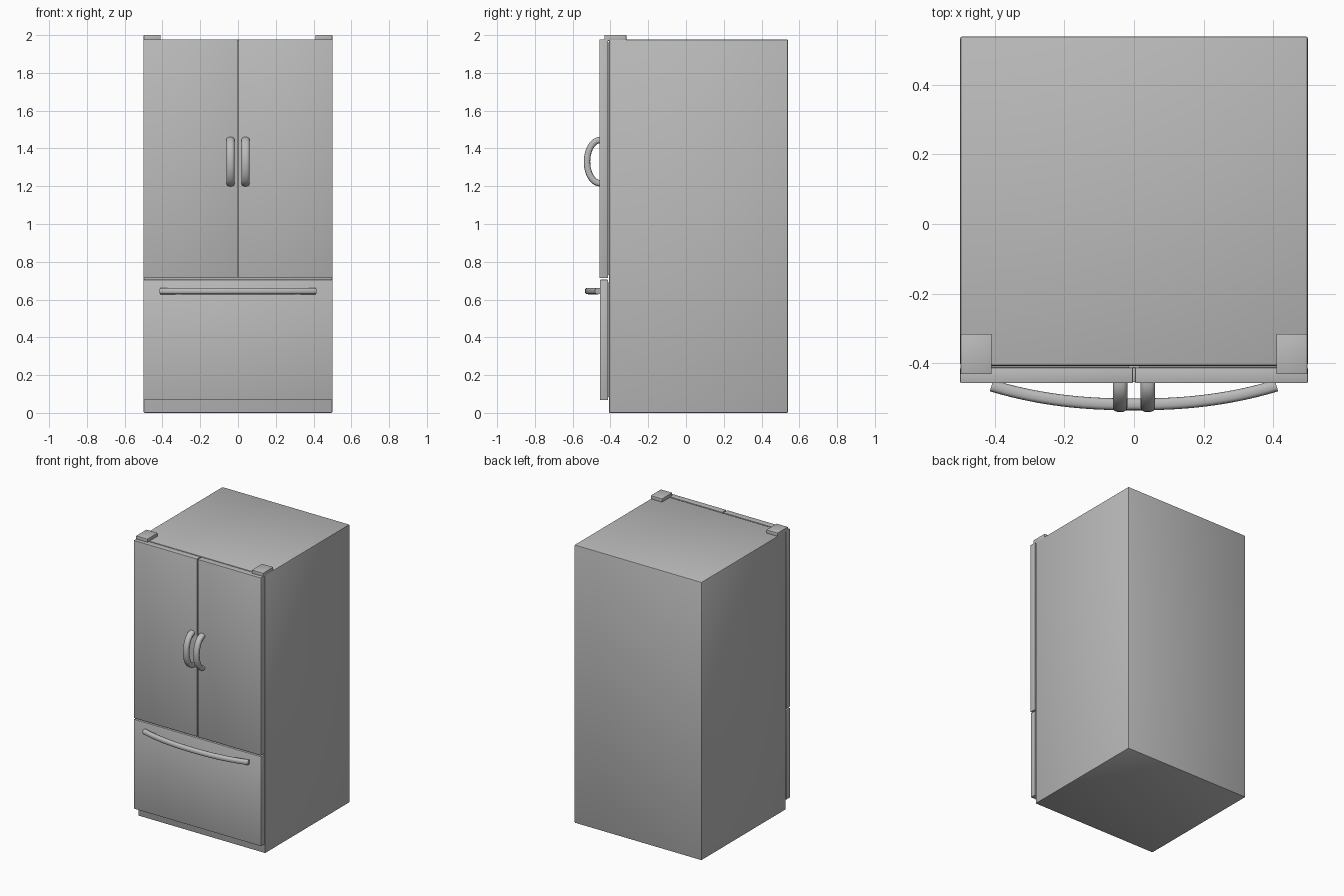
import bpy, bmesh, math
from mathutils import Vector

if "Cube" in bpy.data.objects:
    bpy.data.objects.remove(bpy.data.objects["Cube"])

grey = bpy.data.materials.new("appliance grey")
grey.diffuse_color = (0.5, 0.5, 0.5, 1)
grey.use_nodes = True
grey.node_tree.nodes["Principled BSDF"].inputs["Base Color"].default_value = grey.diffuse_color


def finish(name, bm):
    bmesh.ops.recalc_face_normals(bm, faces=bm.faces[:])
    me = bpy.data.meshes.new(name)
    bm.to_mesh(me)
    bm.free()
    me.materials.append(grey)
    ob = bpy.data.objects.new(name, me)
    bpy.context.collection.objects.link(ob)
    bpy.context.view_layer.objects.active = ob
    for o in bpy.context.selected_objects:
        o.select_set(False)
    ob.select_set(True)
    bpy.ops.object.shade_smooth_by_angle(angle=math.radians(35))
    return ob


def box(name, x, y, z, bevel=0.003):
    bm = bmesh.new()
    bmesh.ops.create_cube(bm, size=1)
    for v in bm.verts:
        v.co = [lo + (c + 0.5) * (hi - lo) for c, (lo, hi) in zip(v.co, (x, y, z))]
    if bevel:
        bmesh.ops.bevel(bm, geom=bm.edges[:], offset=bevel, segments=2,
                        profile=0.5, affect='EDGES')
    return finish(name, bm)


def sweep(name, path, side, wide, thick, n=20):
    """Sweep a rounded section along a planar path; side is the plane normal."""
    bm = bmesh.new()
    side = Vector(side)
    rings = []
    for i, p in enumerate(path):
        tangent = (path[min(i + 1, len(path) - 1)] - path[max(i - 1, 0)]).normalized()
        normal = tangent.cross(side)
        ring = []
        for k in range(n):
            a = 2 * math.pi * k / n
            c, s = math.cos(a), math.sin(a)
            u = math.copysign(abs(c) ** 0.75, c) * wide / 2
            w = math.copysign(abs(s) ** 0.75, s) * thick / 2
            ring.append(bm.verts.new(p + side * u + normal * w))
        rings.append(ring)
    for a, b in zip(rings, rings[1:]):
        for k in range(n):
            bm.faces.new((a[k], a[(k + 1) % n], b[(k + 1) % n], b[k]))
    bm.faces.new(rings[0])
    bm.faces.new(rings[-1])
    return finish(name, bm)


# Cabinet
box("cabinet", (-0.5, 0.5), (-0.408, 0.54), (0, 1.977), 0.006)

# Freezer drawer and its recessed seal
box("freezer_drawer", (-0.5, 0.5), (-0.455, -0.413), (0.068, 0.705))
box("drawer_seal", (-0.485, 0.485), (-0.42, -0.4), (0.085, 0.69), 0)

for s, label in ((-1, "left"), (1, "right")):
    def span(a, b):
        return tuple(sorted((s * a, s * b)))

    # Upper door, seal and hinge cover
    box(label + "_door", span(0.003, 0.5), (-0.458, -0.413), (0.714, 1.977))
    box(label + "_door_seal", span(0.015, 0.485), (-0.42, -0.4), (0.73, 1.962), 0)
    box(label + "_hinge_cover", span(0.41, 0.499), (-0.432, -0.316), (1.97, 2.0), 0.002)

    # Bowed vertical door handle
    arc = [Vector((s * 0.04, -0.455 - 0.069 * math.sin(math.pi * i / 28),
                   1.33 + 0.114 * math.cos(math.pi * i / 28))) for i in range(29)]
    sweep(label + "_door_handle", arc, (1, 0, 0), 0.042, 0.034)

# Long bowed drawer handle with ends sunk into the drawer front
bow = []
for i in range(41):
    t = i / 20 - 1
    bow.append(Vector((0.41 * t, -0.519 + 0.054 * abs(t) ** 2.3, 0.645)))
sweep("drawer_handle", bow, (0, 0, 1), 0.034, 0.034)
